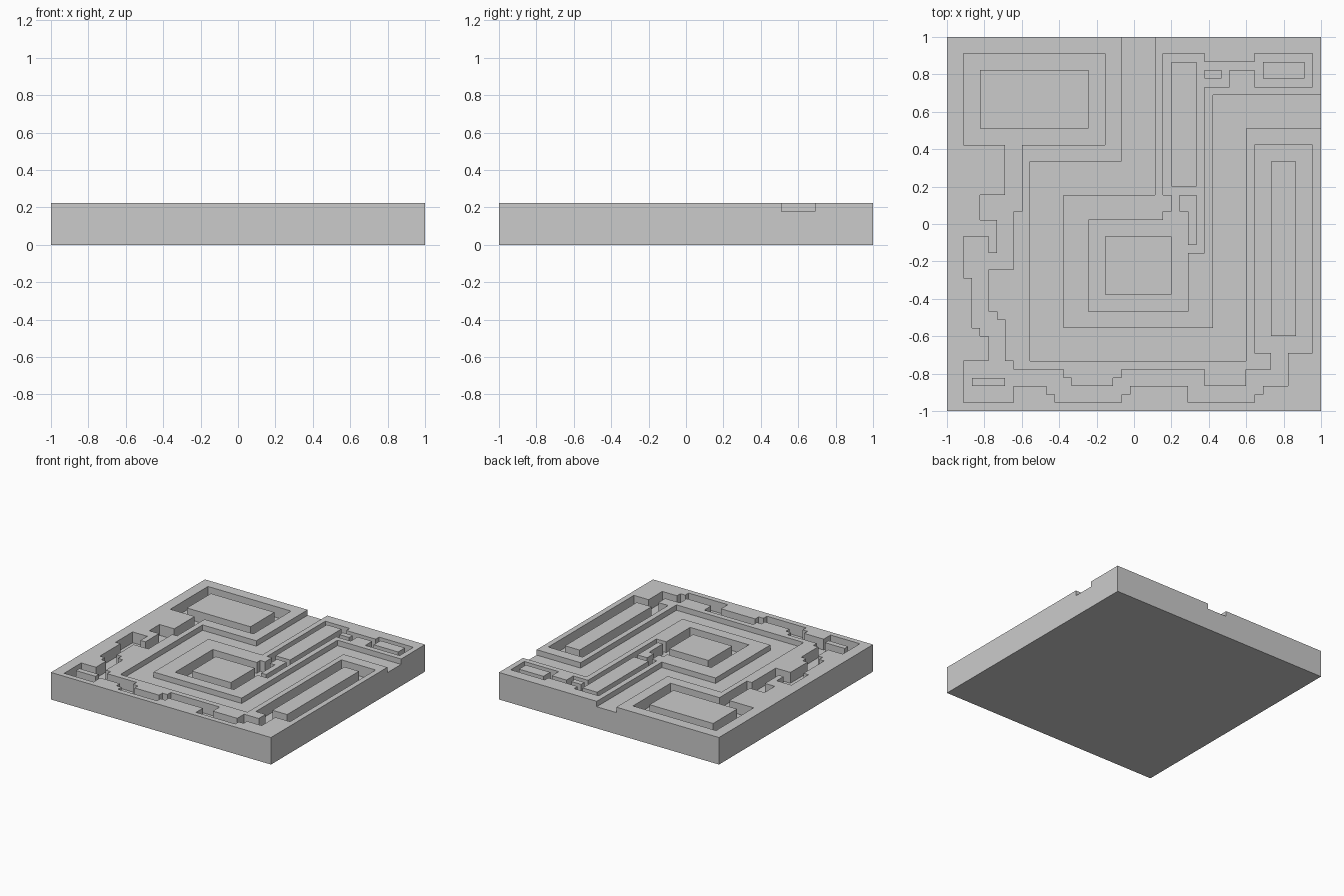
import bpy, bmesh

if "Cube" in bpy.data.objects:
    bpy.data.objects.remove(bpy.data.objects["Cube"])

C = 2 / 45            # everything sits on a 45 x 45 cell grid
TOP, ROAD, POOL = 5, 4, 3   # levels in cells


def steps(x, y, moves):
    """Right-angled outline: moves alternate between a new y and a new x."""
    pts = [(x, y)]
    for i, v in enumerate(moves):
        if i % 2 == 0:
            y = v
        else:
            x = v
        pts.append((x, y))
    return pts


def prism(name, pts, z0, z1):
    bm = bmesh.new()
    vs = [bm.verts.new((x * C - 1, y * C - 1, z0 * C)) for x, y in pts]
    f = bm.faces.new(vs)
    r = bmesh.ops.extrude_face_region(bm, geom=[f])
    up = [v for v in r["geom"] if isinstance(v, bmesh.types.BMVert)]
    bmesh.ops.translate(bm, verts=up, vec=(0, 0, (z1 - z0) * C))
    bmesh.ops.recalc_face_normals(bm, faces=bm.faces)
    me = bpy.data.meshes.new(name)
    bm.to_mesh(me)
    bm.free()
    ob = bpy.data.objects.new(name, me)
    bpy.context.collection.objects.link(ob)
    return ob


def rect(x0, y0, x1, y1):
    return [(x0, y0), (x1, y0), (x1, y1), (x0, y1)]


def cut(target, pts, floor):
    cutter = prism("cutter", pts, floor, TOP + 2)
    m = target.modifiers.new("cut", 'BOOLEAN')
    m.operation, m.solver, m.object = 'DIFFERENCE', 'EXACT', cutter
    bpy.context.view_layer.objects.active = target
    bpy.ops.object.modifier_apply(modifier=m.name)
    bpy.data.objects.remove(cutter)


# Slab
slab = prism("slab", rect(0, 0, 45, 45), 0, TOP)

# Looping road, open at the back and right edges
cut(slab, steps(21, 46, [30, 10, 6, 36, 34, 46, 38, 32, 10, 14, 26, 25, 46]), ROAD)

# Outer channel joining three pools around the edge
cut(slab, steps(2, 43, [
    32, 7, 26, 4, 23, 6, 19, 5, 21, 2, 16, 3, 10, 4, 9, 5, 6, 2,
    1, 8, 3, 12, 2, 13, 1, 21, 2, 22, 3, 29, 1, 37, 2, 38, 3, 41,
    7, 44, 32, 37, 7, 39, 5, 36, 3, 31, 5, 21, 4, 20, 3, 15, 4, 14,
    5, 8, 6, 7, 11, 6, 12, 5, 17, 8, 24, 9, 32, 19, 43]), POOL)

# Inner channel from the centre pool to the back right corner
cut(slab, steps(17, 12, [
    23, 26, 24, 27, 26, 26, 43, 31, 42, 37, 43, 44, 39, 37, 41, 34,
    39, 31, 19, 29, 12]), POOL)

# Raised islands standing on the channel floors
islands = {
    "back_left_island": rect(4, 34, 17, 41),
    "right_island": rect(39, 9, 42, 30),
    "front_left_island": rect(3, 3, 7, 4),
    "centre_island": rect(19, 14, 27, 21),
    "long_island": rect(27, 27, 30, 42),
    "bent_island": steps(28, 26, [24, 29, 20, 30, 26]),
    "small_island": rect(31, 40, 33, 41),
    "back_right_island": rect(38, 40, 43, 42),
}
for name, pts in islands.items():
    prism(name, pts, POOL, TOP)
